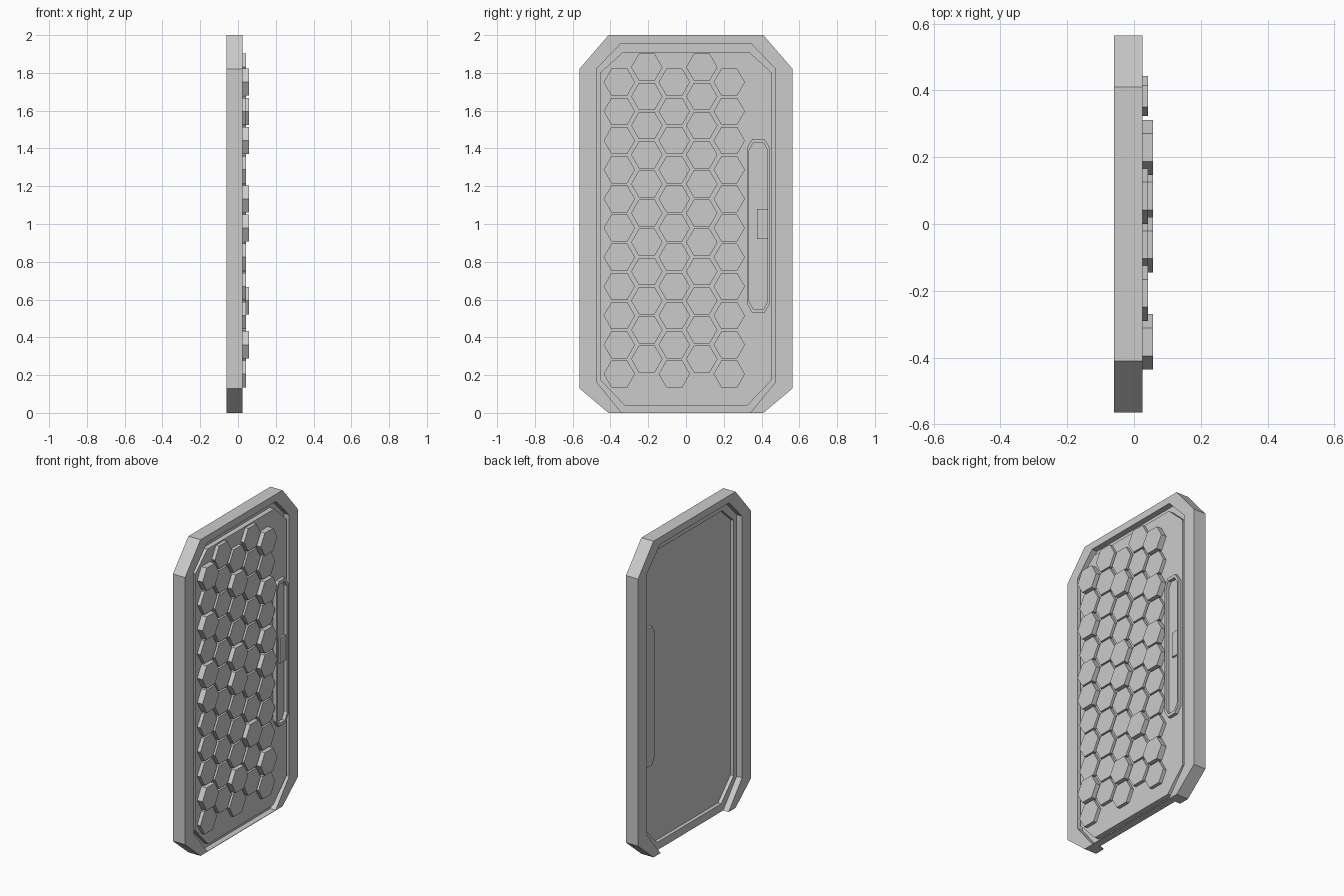
import bpy, bmesh
from math import cos, sin, pi

if "Cube" in bpy.data.objects:
    bpy.data.objects.remove(bpy.data.objects["Cube"])


def finish(bm, name):
    bmesh.ops.recalc_face_normals(bm, faces=bm.faces[:])
    mesh = bpy.data.meshes.new(name)
    bm.to_mesh(mesh)
    bm.free()
    obj = bpy.data.objects.new(name, mesh)
    bpy.context.collection.objects.link(obj)
    return obj


def add_prism(bm, pts, x0, x1):
    a = [bm.verts.new((x0, y, z)) for y, z in pts]
    b = [bm.verts.new((x1, y, z)) for y, z in pts]
    bm.faces.new(a)
    bm.faces.new(b)
    n = len(pts)
    for i in range(n):
        j = (i + 1) % n
        bm.faces.new((a[i], a[j], b[j], b[i]))


def prism(name, pts, x0, x1):
    bm = bmesh.new()
    add_prism(bm, pts, x0, x1)
    return finish(bm, name)


def ring(name, outer, inner, x0, x1, closed=True):
    # Band between two matching outlines; open bands get end caps
    bm = bmesh.new()
    loops = [[bm.verts.new((x, y, z)) for y, z in pts]
             for pts, x in ((outer, x0), (outer, x1), (inner, x1), (inner, x0))]
    n = len(outer)
    for i in range(n if closed else n - 1):
        j = (i + 1) % n
        for k in range(4):
            p, q = loops[k], loops[(k + 1) % 4]
            bm.faces.new((p[i], p[j], q[j], q[i]))
    if not closed:
        bm.faces.new([l[0] for l in loops])
        bm.faces.new([l[-1] for l in loops])
    return finish(bm, name)


def outline(w, wb, wt, z0, zb, zt, z1, cy=0):
    # Clipped-corner outline, starting at the bottom right, ending bottom left
    half = [(wb, z0), (w, zb), (w, zt), (wt, z1)]
    return ([(cy + y, z) for y, z in half] +
            [(cy - y, z) for y, z in reversed(half)])


def box(name, y0, y1, z0, z1, x0, x1):
    return prism(name, [(y0, z0), (y1, z0), (y1, z1), (y0, z1)], x0, x1)


frame_out = outline(0.565, 0.41, 0.41, 0, 0.13, 1.82, 2.0)
frame_in = outline(0.475, 0.34, 0.345, 0, 0.165, 1.82, 1.955)
panel_out = outline(0.455, 0.325, 0.335, 0.04, 0.175, 1.80, 1.91)
panel_in = outline(0.445, 0.32, 0.33, 0.05, 0.18, 1.795, 1.90)

# Outer frame, open at the bottom, with a thin sill
ring("door_frame", frame_out, frame_in, -0.06, 0.025, closed=False)
box("sill", -0.34, 0.34, 0, 0.003, -0.022, 0.025)

# Door leaf: flange, collar and flat panel
ring("door_flange", frame_in, panel_in, -0.022, -0.012)
ring("door_collar", panel_out, panel_in, -0.022, 0.02)
prism("door_panel", panel_in, 0.0, 0.02)
box("edge_stop", -0.475, -0.455, 0.53, 1.45, -0.02, -0.005)

# Hexagonal tiles in staggered columns, some standing higher
raised = {(0, 0), (2, 1), (4, 2), (0, 2), (4, 4), (0, 4), (2, 5), (4, 5),
          (3, 8), (0, 9), (2, 9), (4, 0), (4, 9), (0, 5), (2, 4)}
bm = bmesh.new()
for c in range(5):
    for r in range(11):
        cy = -0.353 + 0.1455 * c
        cz = (1.83 if c % 2 else 1.751) - 0.1545 * r
        hexagon = [(cy + 0.083 * cos(i * pi / 3), cz + 0.083 * sin(i * pi / 3))
                   for i in range(6)]
        add_prism(bm, hexagon, 0.018, 0.057 if (c, r) in raised else 0.042)
finish(bm, "hex_tiles")

# Handle surround, its pocket at the back and the small grip
loop_out = outline(0.06, 0.032, 0.032, 0.53, 0.575, 1.405, 1.45, 0.383)
loop_in = outline(0.049, 0.027, 0.027, 0.55, 0.59, 1.39, 1.43, 0.383)
ring("handle_surround", loop_out, loop_in, 0.018, 0.042)
prism("handle_pocket", loop_in, -0.012, 0.005)
box("handle_grip", 0.375, 0.432, 0.92, 1.08, 0.018, 0.032)
